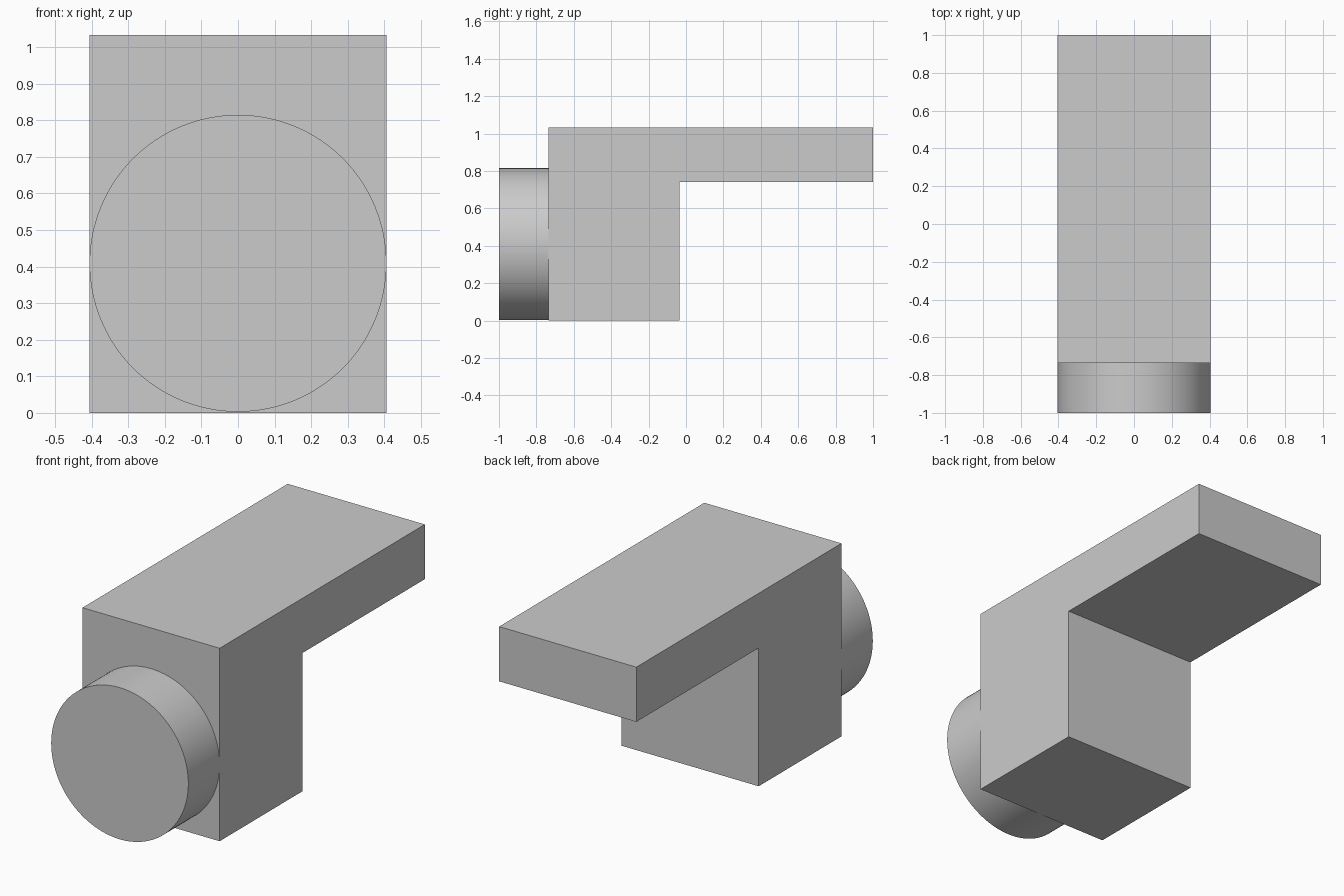
import bpy, bmesh
from math import radians
from mathutils import Matrix

if "Cube" in bpy.data.objects:
    bpy.data.objects.remove(bpy.data.objects["Cube"])

HALF_W = 0.406
FRONT, STEP, BACK = -0.735, -0.035, 1.0
TOP, UNDERSIDE = 1.033, 0.74


def add_object(name, bm):
    bmesh.ops.recalc_face_normals(bm, faces=bm.faces)
    mesh = bpy.data.meshes.new(name)
    bm.to_mesh(mesh)
    bm.free()
    obj = bpy.data.objects.new(name, mesh)
    bpy.context.collection.objects.link(obj)
    return obj


# L-shaped bracket: side profile (y, z) extruded across the width
profile = [(FRONT, 0), (STEP, 0), (STEP, UNDERSIDE),
           (BACK, UNDERSIDE), (BACK, TOP), (FRONT, TOP)]
bm = bmesh.new()
side = bm.faces.new([bm.verts.new((-HALF_W, y, z)) for y, z in profile])
ext = bmesh.ops.extrude_face_region(bm, geom=[side])
bmesh.ops.translate(bm, vec=(2 * HALF_W, 0, 0),
                    verts=[v for v in ext["geom"] if isinstance(v, bmesh.types.BMVert)])
add_object("angled_bracket", bm)

# Round disc on the front face, axis along y
bm = bmesh.new()
placement = Matrix.Translation((0, (FRONT - 1) / 2, 0.409)) @ Matrix.Rotation(radians(90), 4, 'X')
bmesh.ops.create_cone(bm, cap_ends=True, segments=128, radius1=HALF_W, radius2=HALF_W,
                      depth=FRONT + 1, matrix=placement)
disc = add_object("front_disc", bm)
bpy.context.view_layer.objects.active = disc
disc.select_set(True)
bpy.ops.object.shade_smooth_by_angle(angle=radians(30))
